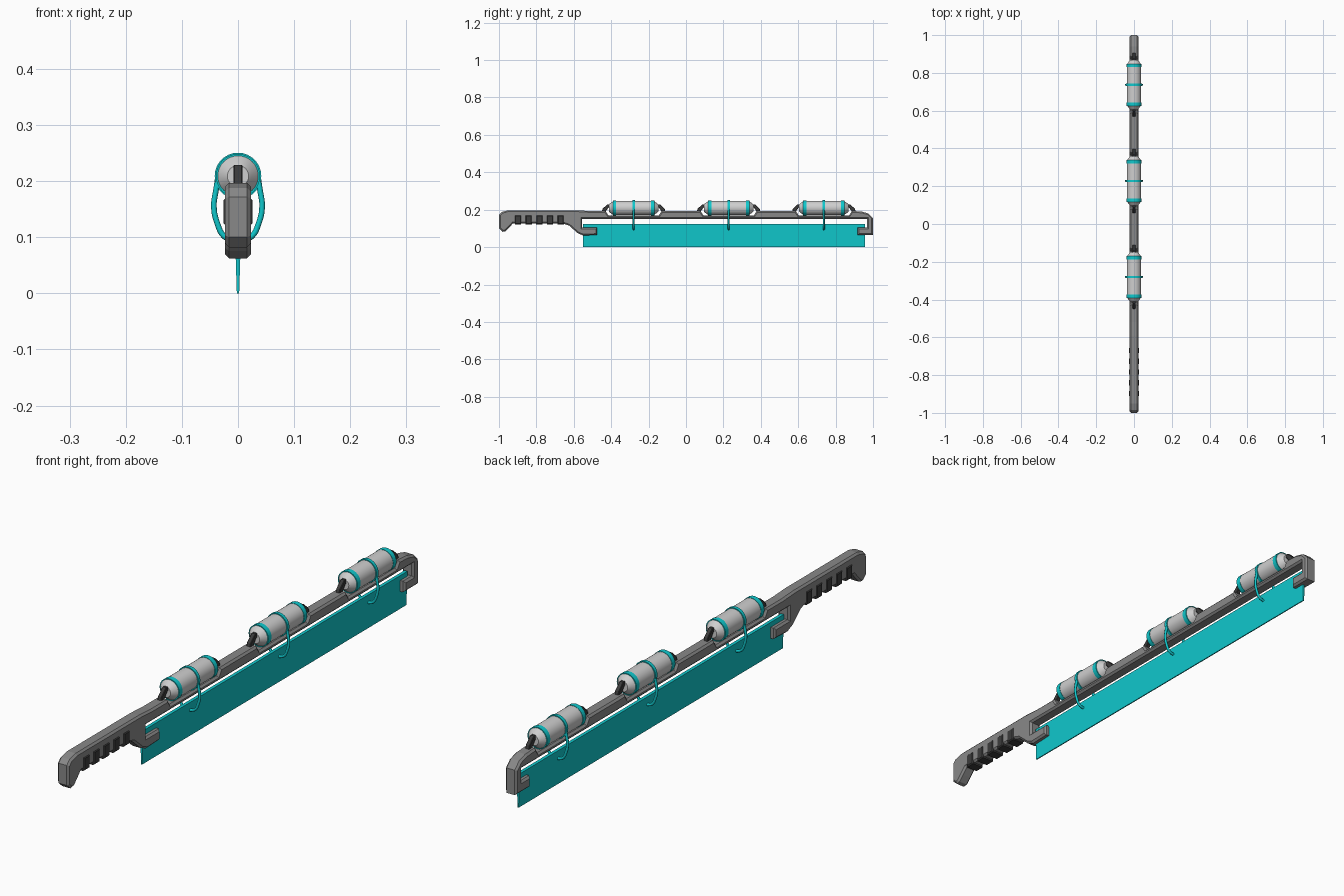
import bpy, bmesh, math
from mathutils import Vector

cube = bpy.data.objects.get("Cube")
if cube:
    bpy.data.objects.remove(cube, do_unlink=True)


def material(name, rgb):
    m = bpy.data.materials.new(name)
    m.use_nodes = True
    m.diffuse_color = (*rgb, 1)
    m.node_tree.nodes["Principled BSDF"].inputs["Base Color"].default_value = (*rgb, 1)
    return m


GREY = material("frame grey", (0.25, 0.25, 0.25))
DARK = material("dark rubber", (0.045, 0.045, 0.045))
CYAN = material("energy cyan", (0.005, 0.58, 0.61))
LIGHT = material("tank light grey", (0.62, 0.62, 0.62))


def finish(bm, name, mat):
    bmesh.ops.recalc_face_normals(bm, faces=bm.faces)
    mesh = bpy.data.meshes.new(name)
    bm.to_mesh(mesh)
    bm.free()
    mesh.materials.append(mat)
    ob = bpy.data.objects.new(name, mesh)
    bpy.context.collection.objects.link(ob)
    return ob


def smooth(ob):
    bpy.ops.object.select_all(action="DESELECT")
    ob.select_set(True)
    bpy.context.view_layer.objects.active = ob
    bpy.ops.object.shade_smooth_by_angle(angle=math.radians(35))


def slab(name, profile, half, mat, bevel=0):
    """Side profile in y, z extruded across x, with chamfered side outlines."""
    bm = bmesh.new()
    face = bm.faces.new([bm.verts.new((-half, y, z)) for y, z in profile])
    new = bmesh.ops.extrude_face_region(bm, geom=[face])["geom"]
    bmesh.ops.translate(bm, vec=(2 * half, 0, 0),
                        verts=[g for g in new if isinstance(g, bmesh.types.BMVert)])
    if bevel:
        rim = [e for e in bm.edges if abs(e.verts[0].co.x - e.verts[1].co.x) < 1e-5]
        bmesh.ops.bevel(bm, geom=rim, offset=bevel, segments=1, affect="EDGES")
    return finish(bm, name, mat)


def lathe(name, profile, y, z, mat):
    """Profile of (offset along y, radius) spun round a lengthwise axis."""
    bm = bmesh.new()
    verts = [bm.verts.new((0, y + o, z + r)) for o, r in profile]
    edges = [bm.edges.new(pair) for pair in zip(verts, verts[1:])]
    bmesh.ops.spin(bm, geom=verts + edges, cent=(0, y, z), axis=(0, 1, 0),
                   angle=math.tau, steps=32)
    bmesh.ops.remove_doubles(bm, verts=bm.verts, dist=1e-5)
    ob = finish(bm, name, mat)
    smooth(ob)
    return ob


TANKS = {"front": -0.28, "middle": 0.228, "rear": 0.737}
AXIS = 0.209

# Frame: handle, spine with a recess below each tank, and blade hooks
top = [(-1, 0.172), (-0.985, 0.188), (-0.95, 0.197), (-0.59, 0.197), (-0.52, 0.193)]
for c in TANKS.values():
    top += [(c - 0.15, 0.193), (c - 0.135, 0.17), (c + 0.135, 0.17), (c + 0.15, 0.193)]
bottom = [(0.94, 0.19), (0.975, 0.18), (1, 0.155), (1, 0.065), (0.918, 0.065),
          (0.918, 0.105), (0.968, 0.105), (0.968, 0.15),
          (-0.555, 0.15), (-0.555, 0.105), (-0.475, 0.105), (-0.475, 0.065),
          (-0.55, 0.062), (-0.58, 0.075), (-0.625, 0.115), (-0.66, 0.127),
          (-0.925, 0.127), (-0.945, 0.105), (-0.965, 0.085), (-0.98, 0.082), (-1, 0.1)]
slab("frame", top + bottom, 0.023, GREY, 0.007)

# Grip ribs wrapped round the lower handle
for i in range(5):
    y = -0.898 + i * 0.057
    slab(f"grip_rib_{i + 1}", [(y - 0.017, 0.17), (y + 0.017, 0.17),
                               (y + 0.017, 0.121), (y - 0.017, 0.121)], 0.026, DARK, 0.004)

# Blade: wedge tapering to its lower edge
blade = slab("blade", [(-0.55, 0.002), (0.958, 0.002), (0.958, 0.123), (-0.55, 0.123)],
             0.006, CYAN)
for v in blade.data.vertices:
    if v.co.z < 0.06:
        v.co.x *= 0.35
        v.co.z = 0

# Tanks with bands, end clips and side pipes
for name, c in TANKS.items():
    lathe(f"{name}_tank", [(-0.132, 0), (-0.132, 0.019), (-0.126, 0.025), (-0.108, 0.038),
                           (0.108, 0.038), (0.126, 0.025), (0.132, 0.019), (0.132, 0)],
          c, AXIS, LIGHT)
    for label, o, w in (("front", -0.102, 0.009), ("middle", 0, 0.006), ("rear", 0.102, 0.009)):
        r = 0.0415 if label == "middle" else 0.0393
        lathe(f"{name}_tank_{label}_band",
              [(o - w, 0.036), (o - w, r), (o + w, r), (o + w, 0.036)], c, AXIS, CYAN)

    clip = [(0.115, 0.229), (0.14, 0.229), (0.166, 0.205), (0.17, 0.19),
            (0.15, 0.19), (0.134, 0.212), (0.115, 0.212)]
    for label, s in (("front", -1), ("rear", 1)):
        slab(f"{name}_tank_{label}_clip", [(c + s * o, z) for o, z in clip], 0.008, DARK, 0.002)

    for label, s in (("left", 1), ("right", -1)):
        curve = bpy.data.curves.new(f"{name}_{label}_pipe", "CURVE")
        curve.dimensions = "3D"
        curve.bevel_depth = 0.005
        curve.bevel_resolution = 2
        curve.resolution_u = 5
        curve.use_fill_caps = True
        path = [(0.036, 0.205), (0.039, 0.185), (0.043, 0.155),
                (0.037, 0.125), (0.024, 0.101), (0.005, 0.094)]
        spline = curve.splines.new("BEZIER")
        spline.bezier_points.add(len(path) - 1)
        for p, (x, z) in zip(spline.bezier_points, path):
            p.co = Vector((s * x, c, z))
            p.handle_left_type = p.handle_right_type = "AUTO"
        curve.materials.append(CYAN)
        bpy.context.collection.objects.link(bpy.data.objects.new(curve.name, curve))
